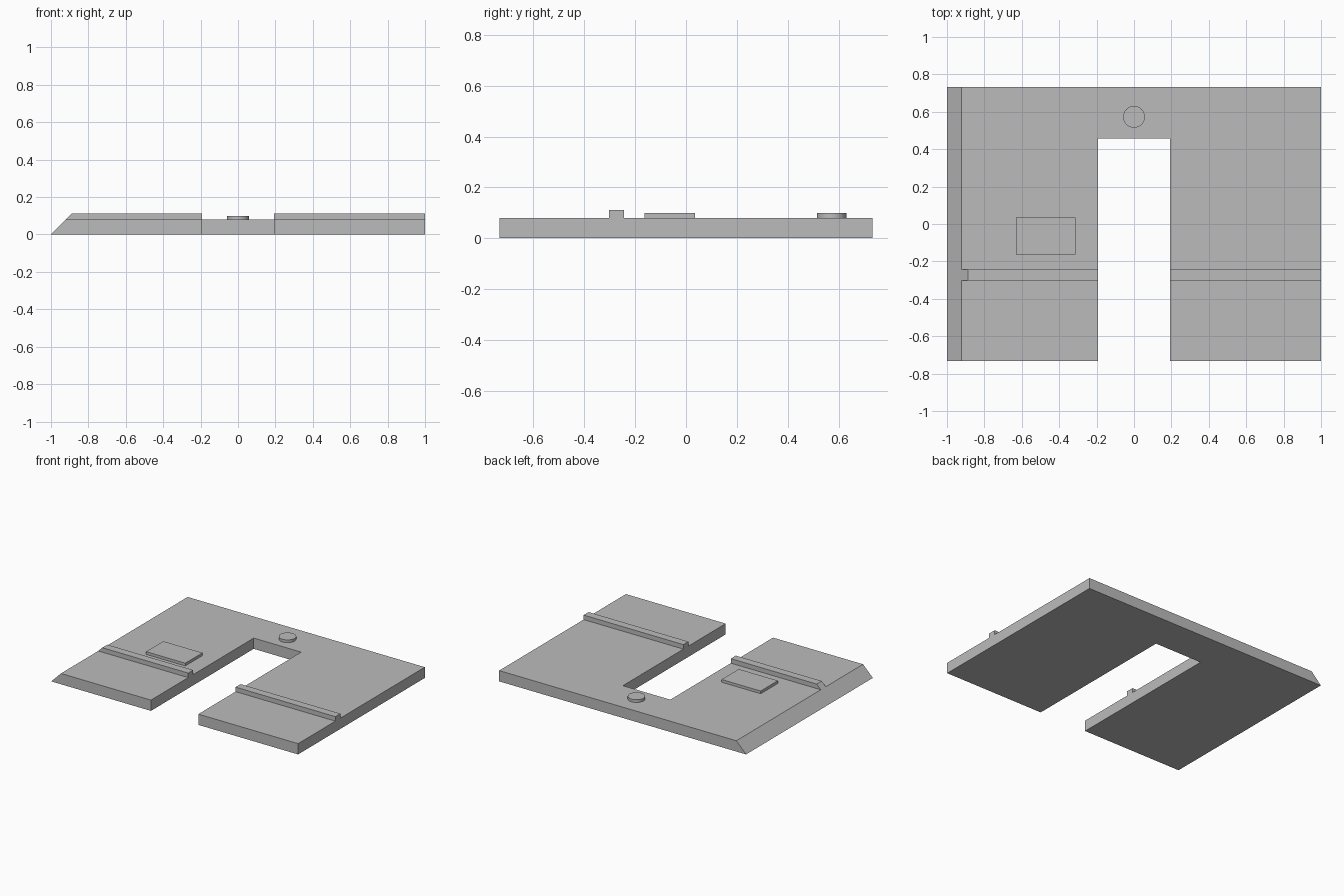
import bpy
import bmesh
from mathutils import Vector

cube = bpy.data.objects.get("Cube")
if cube:
    bpy.data.objects.remove(cube)

HALF_Y = 0.733
TOP = 0.079      # slab thickness
RIDGE_TOP = 0.112
PAD_TOP = 0.099
SLOT_X = 0.192

grey = bpy.data.materials.new("light_grey")
grey.use_nodes = True
colour = (0.5, 0.5, 0.5, 1)
grey.diffuse_color = colour
grey.node_tree.nodes["Principled BSDF"].inputs["Base Color"].default_value = colour


def prism(name, outline, push):
    """Extrude a flat outline along the push vector."""
    bm = bmesh.new()
    face = bm.faces.new([bm.verts.new(p) for p in outline])
    result = bmesh.ops.extrude_face_region(bm, geom=[face])
    moved = [v for v in result["geom"] if isinstance(v, bmesh.types.BMVert)]
    bmesh.ops.translate(bm, verts=moved, vec=Vector(push))
    bmesh.ops.recalc_face_normals(bm, faces=bm.faces)
    mesh = bpy.data.meshes.new(name)
    bm.to_mesh(mesh)
    bm.free()
    mesh.materials.append(grey)
    obj = bpy.data.objects.new(name, mesh)
    bpy.context.collection.objects.link(obj)
    return obj


def box(name, x0, x1, y0, y1, z0, z1):
    base = [(x0, y0, z0), (x1, y0, z0), (x1, y1, z0), (x0, y1, z0)]
    return prism(name, base, (0, 0, z1 - z0))


# U-shaped slab, with its right edge sloping inward at 45 degrees
slab = prism("slab", [
    (-1, -HALF_Y, 0), (-SLOT_X, -HALF_Y, 0), (-SLOT_X, 0.456, 0),
    (SLOT_X, 0.456, 0), (SLOT_X, -HALF_Y, 0), (1, -HALF_Y, 0),
    (1, HALF_Y, 0), (-1, HALF_Y, 0)], (0, 0, TOP))
for v in slab.data.vertices:
    if v.co.x < -0.99 and v.co.z > 0.01:
        v.co.x += TOP

# Raised ridges, the right one following the sloped edge
RIDGE_Y, RIDGE_WIDTH = -0.302, 0.058
prism("right_ridge", [
    (TOP - 1, RIDGE_Y, TOP), (-SLOT_X, RIDGE_Y, TOP),
    (-SLOT_X, RIDGE_Y, RIDGE_TOP), (RIDGE_TOP - 1, RIDGE_Y, RIDGE_TOP)],
    (0, RIDGE_WIDTH, 0))
box("left_ridge", SLOT_X, 1, RIDGE_Y, RIDGE_Y + RIDGE_WIDTH, TOP, RIDGE_TOP)

# Rectangular pad on the right arm
box("rectangular_pad", -0.63, -0.313, -0.163, 0.036, TOP, PAD_TOP)

# Round button behind the slot
bpy.ops.mesh.primitive_cylinder_add(
    vertices=48, radius=0.058, depth=PAD_TOP - TOP,
    location=(0, 0.573, (PAD_TOP + TOP) / 2))
button = bpy.context.object
button.name = "round_button"
button.data.materials.append(grey)
bpy.ops.object.shade_smooth_by_angle()
